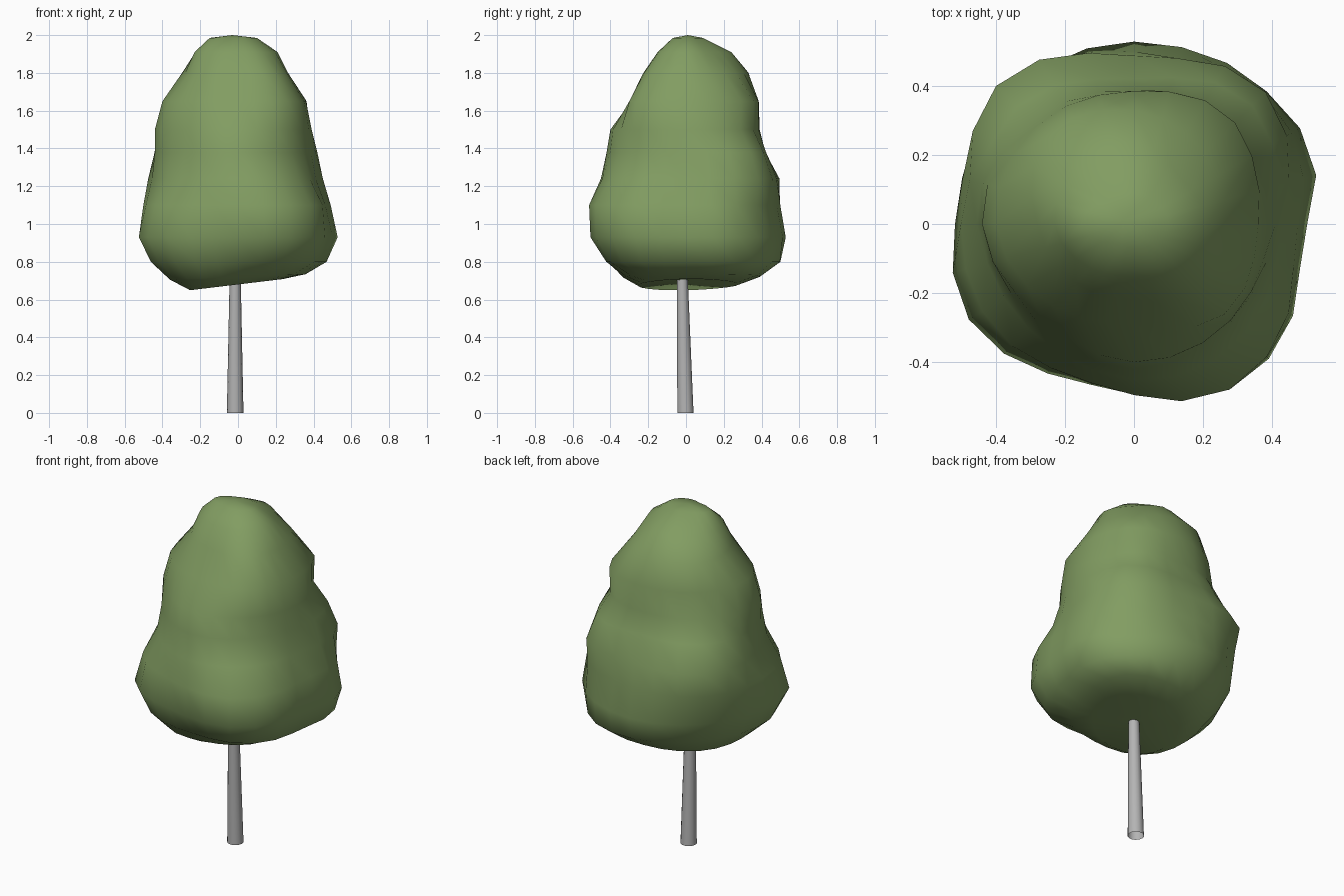
import bpy, bmesh, math
from mathutils import Vector

if "Cube" in bpy.data.objects:
    bpy.data.objects.remove(bpy.data.objects["Cube"])

SEG = 24

# Crown cross-sections: height -> radius every 45 degrees, starting at +x
RINGS = [
    (1.985, (.10, .09, .09, .10, .15, .08, .07, .08)),
    (1.91, (.21, .19, .24, .23, .23, .18, .15, .18)),
    (1.80, (.265, .29, .33, .355, .28, .24, .22, .27)),
    (1.65, (.36, .42, .385, .40, .40, .335, .29, .37)),
    (1.50, (.39, .42, .39, .42, .44, .38, .40, .395)),
    (1.38, (.41, .49, .42, .48, .44, .40, .42, .40)),
    (1.24, (.43, .54, .49, .565, .455, .43, .45, .45)),
    (1.10, (.475, .53, .505, .54, .50, .50, .495, .54)),
    (0.93, (.50, .54, .53, .52, .515, .53, .495, .55)),
    (0.80, (.45, .53, .50, .45, .46, .47, .42, .48)),
    (0.72, (.33, .44, .39, .38, .36, .38, .33, .34)),
    (0.68, (.24, .26, .28, .24, .25, .28, .25, .22)),
]
# Extra foliage lumps and dents: angle, height, size
LUMPS = [(20, .97, .045), (293, 1.05, .03), (203, .93, .03), (248, 1.0, -.03),
         (345, 1.0, -.02), (75, 1.1, -.015), (33, 1.52, -.02)]


def material(name, rgb):
    m = bpy.data.materials.new(name)
    m.diffuse_color = (*rgb, 1)
    m.use_nodes = True
    m.node_tree.nodes["Principled BSDF"].inputs["Base Color"].default_value = m.diffuse_color
    return m


def finish(name, bm, mat, angle):
    bmesh.ops.recalc_face_normals(bm, faces=bm.faces)
    me = bpy.data.meshes.new(name)
    bm.to_mesh(me)
    bm.free()
    me.materials.append(mat)
    ob = bpy.data.objects.new(name, me)
    bpy.context.collection.objects.link(ob)
    bpy.ops.object.select_all(action='DESELECT')
    ob.select_set(True)
    bpy.context.view_layer.objects.active = ob
    bpy.ops.object.shade_smooth_by_angle(angle=math.radians(angle))
    return ob


def loft(bm, rings, tips=()):
    """Skin rings of points; optional tips close the first and last ring."""
    loops = [[bm.verts.new(p) for p in r] for r in rings]
    n = len(loops[0])
    for a, b in zip(loops, loops[1:]):
        for i in range(n):
            j = (i + 1) % n
            bm.faces.new((a[i], a[j], b[j], b[i]))
    for loop, tip in zip((loops[0], loops[-1]), tips):
        c = bm.verts.new(tip)
        for i in range(n):
            bm.faces.new((c, loop[i], loop[(i + 1) % n]))


def smooth_radius(radii, angle):
    """Periodic Catmull-Rom through the eight radii."""
    t = angle / (math.pi / 4)
    i = int(t + 1e-6)
    f = t - i
    a, b, c, d = (radii[(i + k) % 8] for k in (-1, 0, 1, 2))
    return b + .5 * f * (c - a + f * (2*a - 5*b + 4*c - d + f * (3*(b - c) + d - a)))


def crown_point(z, radii, angle):
    r = smooth_radius(radii, angle)
    for deg, zc, amp in LUMPS:
        d = math.remainder(angle - math.radians(deg), math.tau)
        r += amp * math.exp(-(d / .27) ** 2 - ((z - zc) / .16) ** 2)
    x, y = r * math.cos(angle), r * math.sin(angle)
    tilt = .12 if z < .7 else .04 if z < .75 else 0   # underside dips towards -x
    return Vector((x, y, z + tilt * x))


# Leafy crown
bm = bmesh.new()
rings = [[crown_point(z, radii, math.tau * i / SEG) for i in range(SEG)]
         for z, radii in RINGS]
loft(bm, rings, ((-.03, .01, 2.0), (-.02, -.02, .705)))
finish("crown", bm, material("leaf green", (.223, .337, .122)), 80)

# Tapered, slightly leaning trunk, open at both ends
bm = bmesh.new()
sections = [(-.015, -.003, 0, .044), (-.015, -.02, .74, .029)]
rings = [[(cx + r * math.cos(math.tau * i / 14), cy + r * math.sin(math.tau * i / 14), z)
          for i in range(14)] for cx, cy, z, r in sections]
loft(bm, rings)
finish("trunk", bm, material("bark grey", (.456, .456, .456)), 40)
